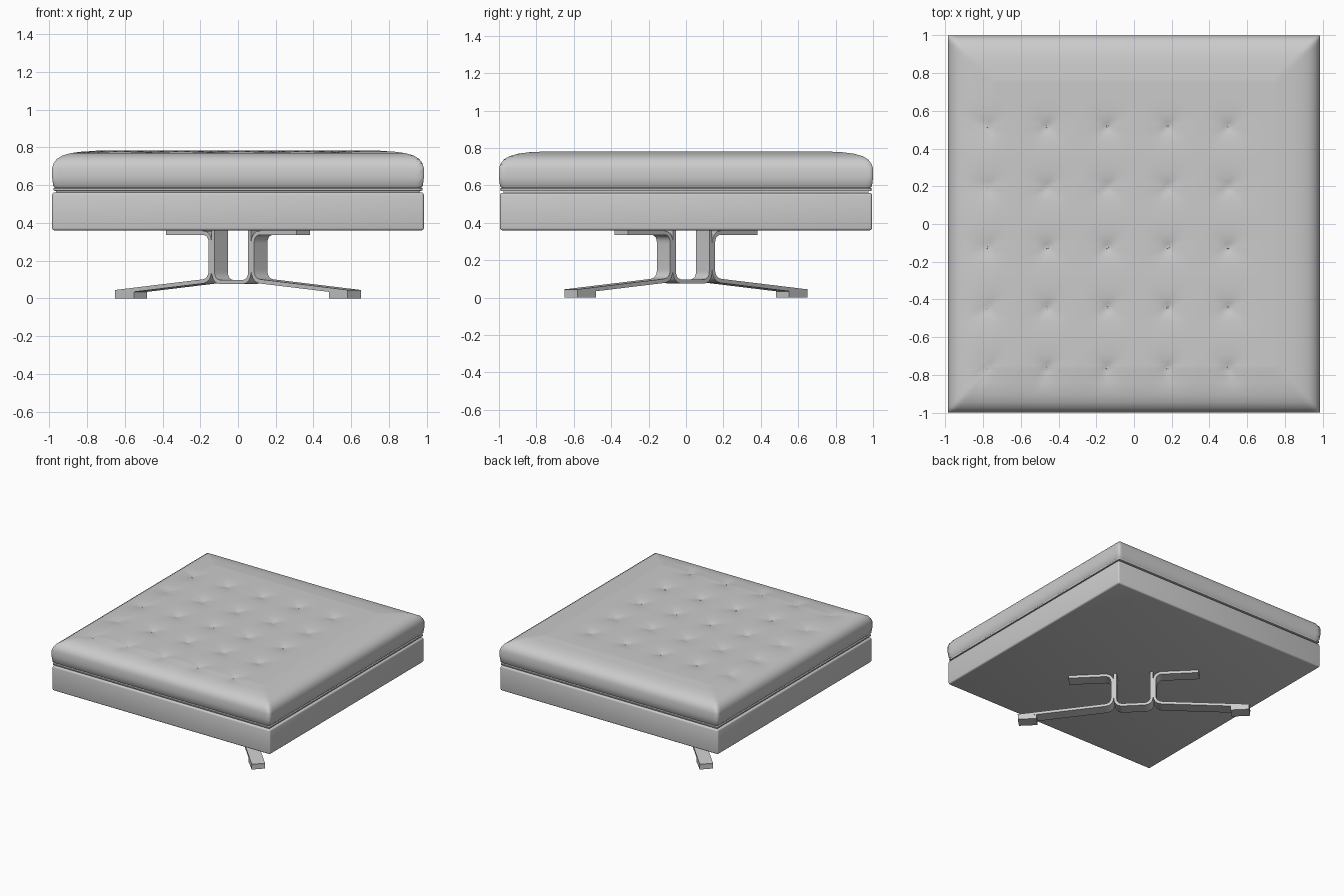
import bpy, bmesh, math
from mathutils import Vector, Matrix

cube = bpy.data.objects.get("Cube")
if cube:
    bpy.data.objects.remove(cube, do_unlink=True)

grey = bpy.data.materials.new("soft_grey")
grey.use_nodes = True
COLOUR = (0.6, 0.6, 0.6, 1)
grey.diffuse_color = COLOUR
grey.node_tree.nodes["Principled BSDF"].inputs["Base Color"].default_value = COLOUR


def make(name, bm, angle=30):
    bmesh.ops.recalc_face_normals(bm, faces=bm.faces)
    me = bpy.data.meshes.new(name)
    bm.to_mesh(me)
    bm.free()
    ob = bpy.data.objects.new(name, me)
    bpy.context.collection.objects.link(ob)
    me.materials.append(grey)
    bpy.ops.object.select_all(action='DESELECT')
    ob.select_set(True)
    bpy.context.view_layer.objects.active = ob
    bpy.ops.object.shade_smooth_by_angle(angle=math.radians(angle))
    return ob


def box(name, centre, size, bevel=0.0, matrix=Matrix()):
    bm = bmesh.new()
    bmesh.ops.create_cube(bm, size=1, matrix=matrix @ Matrix.Translation(centre)
                          @ Matrix.Diagonal((*size, 1)))
    if bevel:
        bmesh.ops.bevel(bm, geom=bm.edges[:], offset=bevel, segments=3,
                        profile=0.5, affect='EDGES')
    return make(name, bm)


# Upholstered frame and the recessed strip under the cushion
box("seat_frame", (0, 0, 0.46), (1.97, 1.99, 0.2), 0.012)
box("frame_gap_strip", (0, 0, 0.565), (1.93, 1.95, 0.03))

# Cushion: outer rings of a grid follow the edge profile, the middle is tufted
PROFILE = [(0.03, 0.568), (0.008, 0.57), (0.006, 0.582), (0.014, 0.586),
           (0.006, 0.595), (0, 0.64), (0, 0.69), (0.008, 0.715), (0.025, 0.738),
           (0.055, 0.756), (0.1, 0.769), (0.16, 0.777), (0.22, 0.78)]
N = 120
TUFTS = [(-0.78 + 0.32 * i, -0.765 + 0.32 * j) for i in range(5) for j in range(5)]


def tuft_drop(x, y):
    drop = 0
    for tx, ty in TUFTS:
        dx, dy = x - tx, y - ty
        r = math.hypot(dx, dy)
        if r < 0.2:
            crease = 0.5 + 0.5 * abs(math.sin(2 * math.atan2(dy, dx)))
            drop = max(drop, 0.016 * math.exp(-r / 0.03)
                       + 0.006 * crease * math.exp(-(r / 0.09) ** 2))
    return drop


bm = bmesh.new()
bmesh.ops.create_grid(bm, x_segments=N, y_segments=N, size=1)
last = len(PROFILE) - 1
for v in bm.verts:
    m = max(abs(v.co.x), abs(v.co.y))
    ring = round((1 - m) * N / 2)
    if ring <= last:
        inset, z = PROFILE[ring]
        s = (1 - inset) / m
    else:
        inner = 1 - 2 * last / N
        s, z = (1 - PROFILE[-1][0]) / inner, 0.782
    x, y = v.co.x * s * 0.985, v.co.y * s
    if z > 0.76:
        z -= tuft_drop(x, y)
    v.co = (x, y, z)
bmesh.ops.holes_fill(bm, edges=[e for e in bm.edges if e.is_boundary], sides=0)
make("cushion", bm, 50)

# Buttons in the tufts
bm = bmesh.new()
for x, y in TUFTS:
    bmesh.ops.create_uvsphere(bm, u_segments=8, v_segments=6, radius=0.008,
                              matrix=Matrix.Translation((x, y, 0.764))
                              @ Matrix.Diagonal((1, 1, 0.5, 1)))
make("tuft_buttons", bm)

# Pedestal: bent flat straps lying along one diagonal
DIAGONAL = Matrix.Rotation(math.radians(-45), 4, 'Z')
WIDTH, THICK = 0.1, 0.022


def rounded(points, radius):
    pts = [Vector(p) for p in points]
    path = [pts[0]]
    for a, b, c in zip(pts, pts[1:], pts[2:]):
        p, q = b + (a - b).normalized() * radius, b + (c - b).normalized() * radius
        for i in range(9):
            t = i / 8
            path.append(p * (1 - t) ** 2 + b * 2 * t * (1 - t) + q * t * t)
    return path + [pts[-1]]


def strap(name, points, radius, side=1):
    bm = bmesh.new()
    rows = [[bm.verts.new(DIAGONAL @ Vector((side * p.x, y, p.y)))
             for y in (-WIDTH / 2, WIDTH / 2)] for p in rounded(points, radius)]
    for a, b in zip(rows, rows[1:]):
        bm.faces.new((a[0], a[1], b[1], b[0]))
    ob = make(name, bm)
    mod = ob.modifiers.new("thickness", 'SOLIDIFY')
    mod.thickness, mod.offset, mod.use_even_offset = THICK, 0, True
    ob.modifiers.new("sharp_edges", 'EDGE_SPLIT').split_angle = math.radians(40)


strap("centre_strap", [(-0.137, 0.36), (-0.137, 0.086), (0.137, 0.086), (0.137, 0.36)], 0.06)
for side, label in ((1, "left"), (-1, "right")):
    strap(label + "_leg_strap", [(0.49, 0.347), (0.159, 0.347), (0.159, 0.094),
                                 (0.87, 0.033)], 0.06, side)
    box(label + "_foot_pad", (side * 0.8, 0, 0.016), (0.14, WIDTH, 0.032), 0, DIAGONAL)
